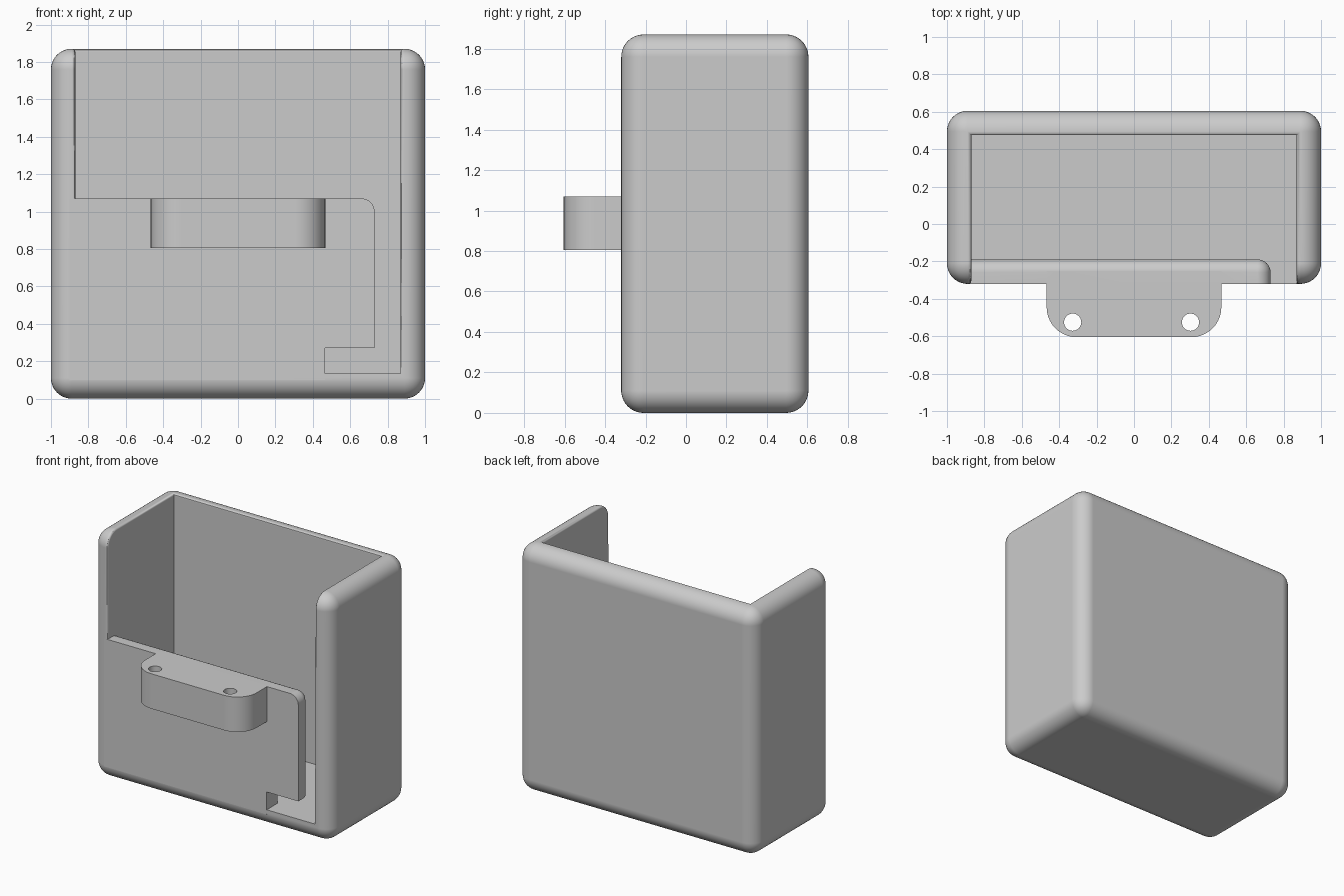
import bpy, bmesh, math

if "Cube" in bpy.data.objects:
    bpy.data.objects.remove(bpy.data.objects["Cube"])

FRONT, BACK, TOP = -0.32, 0.605, 1.87      # outer box limits
WALL_X, WALL_BACK, FLOOR = 0.87, 0.475, 0.135
PANEL_BACK, PANEL_TOP = -0.19, 1.07

grey = bpy.data.materials.new("light grey plastic")
grey.diffuse_color = (0.6, 0.6, 0.6, 1)
grey.use_nodes = True
grey.node_tree.nodes["Principled BSDF"].inputs["Base Color"].default_value = grey.diffuse_color


def link(name, bm):
    bmesh.ops.recalc_face_normals(bm, faces=bm.faces)
    mesh = bpy.data.meshes.new(name)
    bm.to_mesh(mesh)
    bm.free()
    mesh.materials.append(grey)
    ob = bpy.data.objects.new(name, mesh)
    bpy.context.collection.objects.link(ob)
    return ob


def box(name, lo, hi, radius=0):
    bm = bmesh.new()
    bmesh.ops.create_cube(bm, size=1)
    for v in bm.verts:
        v.co = [(a + b) / 2 + c * (b - a) for a, b, c in zip(lo, hi, v.co)]
    if radius:
        bmesh.ops.bevel(bm, geom=bm.edges[:], offset=radius, segments=10,
                        profile=0.5, affect='EDGES')
    return link(name, bm)


def loft(name, rings):
    """Closed solid through rings with equal point counts."""
    bm = bmesh.new()
    loops = [[bm.verts.new(p) for p in ring] for ring in rings]
    for a, b in zip(loops, loops[1:]):
        for i in range(len(a)):
            j = (i + 1) % len(a)
            bm.faces.new((a[i], a[j], b[j], b[i]))
    bm.faces.new(loops[0])
    bm.faces.new(loops[-1])
    return link(name, bm)


def arc(cx, cy, r, start, end, n=10):
    return [(cx + r * math.cos(math.radians(start + (end - start) * i / n)),
             cy + r * math.sin(math.radians(start + (end - start) * i / n)))
            for i in range(n + 1)]


def combine(target, other, operation):
    mod = target.modifiers.new(operation, 'BOOLEAN')
    mod.object, mod.operation, mod.solver = other, operation, 'EXACT'
    bpy.context.view_layer.objects.active = target
    bpy.ops.object.modifier_apply(modifier=mod.name)
    bpy.data.objects.remove(other)


# Rounded outer box, hollowed and opened at the top and front
holder = box("holder", (-1, FRONT, 0), (1, BACK, TOP), 0.11)
combine(holder, box("cavity", (-WALL_X, -1, FLOOR), (WALL_X, WALL_BACK, 3)), 'DIFFERENCE')

# Small rounding along the inner rim of the side and back walls
bm = bmesh.new()
bm.from_mesh(holder.data)


def is_inner(f):
    c, n = f.calc_center_median(), f.normal
    return ((abs(abs(c.x) - WALL_X) < 1e-3 and abs(n.x) > 0.99)
            or (abs(c.y - WALL_BACK) < 1e-3 and abs(n.y) > 0.99))


rim = [e for e in bm.edges
       if sum(is_inner(f) for f in e.link_faces) == 1
       and (e.verts[0].co.z + e.verts[1].co.z) / 2 > FLOOR + 0.01]
bmesh.ops.bevel(bm, geom=rim, offset=0.015, segments=3, profile=0.5, affect='EDGES')
bm.to_mesh(holder.data)
bm.free()


# Front panel with a slot below and a rounded inner edge
def panel_ring(y, d):
    pts = [(-0.9, 0.1), (0.465, 0.1), (0.465, 0.27), (0.73 - d, 0.27)]
    pts += arc(0.66, PANEL_TOP - 0.07, 0.07 - d, 0, 90) + [(-0.9, PANEL_TOP - d)]
    return [(x, y, z) for x, z in pts]


rings = [panel_ring(FRONT, 0)]
for i in range(9):
    t = math.radians(i * 90 / 8)
    rings.append(panel_ring(PANEL_BACK - 0.068 * (1 - math.sin(t)),
                            0.068 * (1 - math.cos(t))))
combine(holder, loft("front_panel", rings), 'UNION')

# Mounting tab with rounded front corners and two screw holes
outline = [(0.467, -0.25), (-0.467, -0.25)]
outline += arc(-0.307, -0.445, 0.16, 180, 270) + arc(0.307, -0.445, 0.16, 270, 360)
tab = loft("mounting_tab", [[(x, y, z) for x, y in outline] for z in (0.805, PANEL_TOP)])
for hx in (-0.328, 0.302):
    circle = arc(hx, -0.525, 0.046, 0, 360, 32)[:-1]
    hole = loft("hole", [[(x, y, z) for x, y in circle] for z in (0.7, 1.2)])
    combine(tab, hole, 'DIFFERENCE')
combine(holder, tab, 'UNION')

# Smooth rounded edges, flat walls
bpy.ops.object.select_all(action='DESELECT')
holder.select_set(True)
bpy.context.view_layer.objects.active = holder
bpy.ops.object.shade_smooth_by_angle(angle=math.radians(30))
holder.modifiers.new("flat walls", 'WEIGHTED_NORMAL').keep_sharp = True
